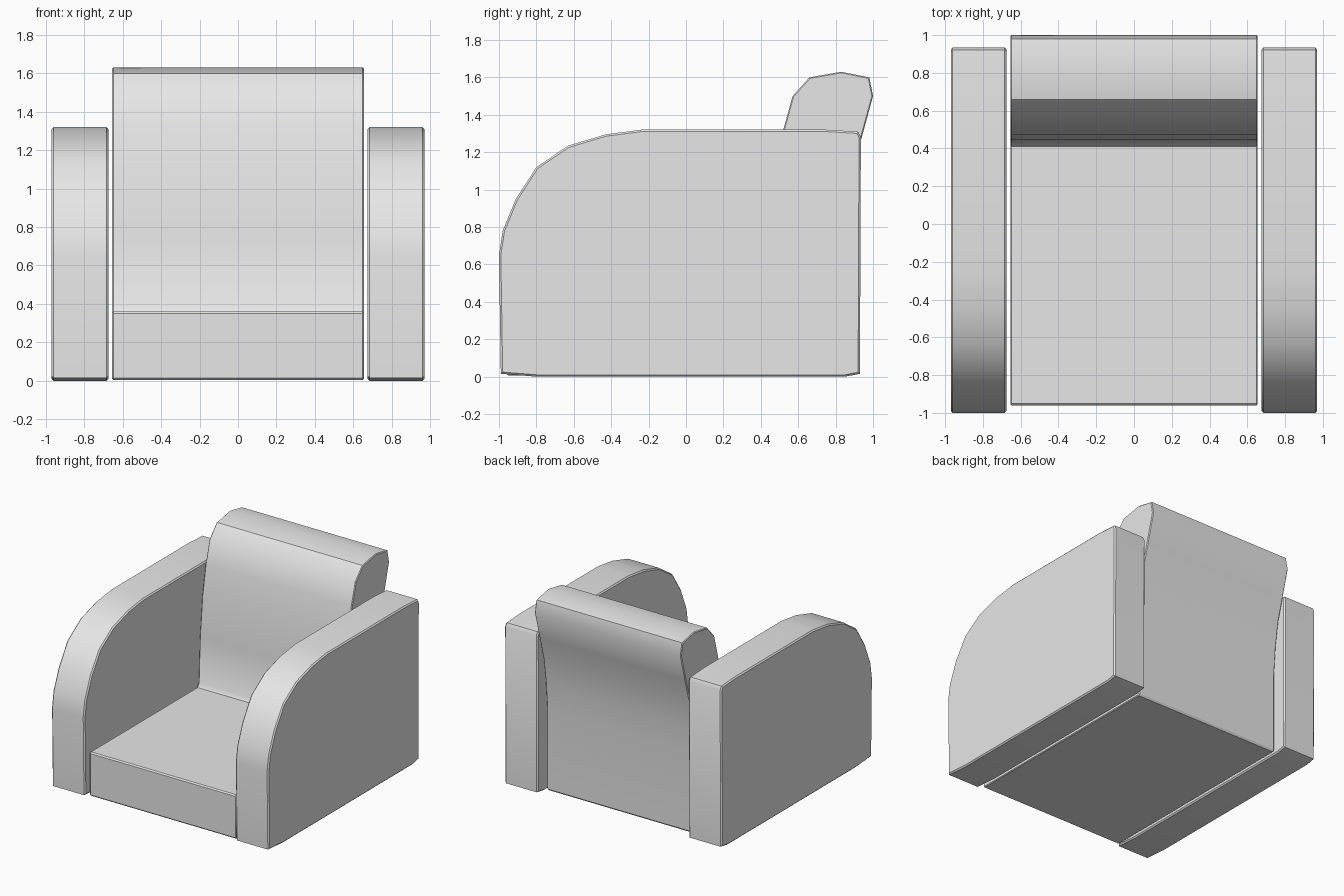
import bpy
import bmesh

cube = bpy.data.objects.get("Cube")
if cube:
    bpy.data.objects.remove(cube, do_unlink=True)

# Upholstery material
fabric = bpy.data.materials.new("light grey fabric")
fabric.use_nodes = True
grey = (0.8, 0.8, 0.8, 1)
fabric.diffuse_color = grey
fabric.node_tree.nodes["Principled BSDF"].inputs["Base Color"].default_value = grey


def extrude_profile(name, profile, x0, x1, bevel):
    """Extrude a (y, z) outline from x0 to x1 and chamfer its two end rims."""
    bm = bmesh.new()
    face = bm.faces.new([bm.verts.new((x0, y, z)) for y, z in profile])
    extruded = bmesh.ops.extrude_face_region(bm, geom=[face], use_keep_orig=True)
    verts = [v for v in extruded["geom"] if isinstance(v, bmesh.types.BMVert)]
    bmesh.ops.translate(bm, verts=verts, vec=(x1 - x0, 0, 0))
    bmesh.ops.recalc_face_normals(bm, faces=bm.faces)
    rims = [e for e in bm.edges if abs(e.verts[0].co.x - e.verts[1].co.x) < 1e-5]
    bmesh.ops.bevel(bm, geom=rims, offset=bevel, segments=1, affect='EDGES')
    bmesh.ops.recalc_face_normals(bm, faces=bm.faces)
    mesh = bpy.data.meshes.new(name)
    bm.to_mesh(mesh)
    bm.free()
    mesh.materials.append(fabric)
    obj = bpy.data.objects.new(name, mesh)
    bpy.context.collection.objects.link(obj)
    bpy.ops.object.select_all(action='DESELECT')
    obj.select_set(True)
    bpy.context.view_layer.objects.active = obj
    bpy.ops.object.shade_smooth_by_angle(angle=0.55)
    return obj


# Armrests with a rounded front shoulder
arm = [(-0.99, 0.015), (-0.8, 0), (0.85, 0), (0.93, 0.015), (0.935, 1.28),
       (0.92, 1.31), (0.75, 1.32), (-0.24, 1.32), (-0.43, 1.295),
       (-0.63, 1.235), (-0.8, 1.12), (-0.91, 0.95), (-0.98, 0.78), (-1, 0.65)]
for side, x0, x1 in (("left", 0.675, 0.97), ("right", -0.97, -0.675)):
    extrude_profile(side + "_armrest", arm, x0, x1, 0.01)

# Seat and curved backrest share one continuous outline
body = [(-0.95, 0.005), (0.83, 0.005), (0.84, 0.02), (0.84, 0.65),
        (0.86, 0.9), (0.89, 1.1), (0.94, 1.28), (1, 1.5), (0.98, 1.6),
        (0.83, 1.63), (0.66, 1.6), (0.57, 1.5), (0.52, 1.32), (0.475, 1.07),
        (0.445, 0.75), (0.43, 0.39), (0.41, 0.36), (-0.95, 0.36),
        (-0.96, 0.35), (-0.96, 0.015)]
extrude_profile("seat_and_backrest", body, -0.655, 0.655, 0.006)
